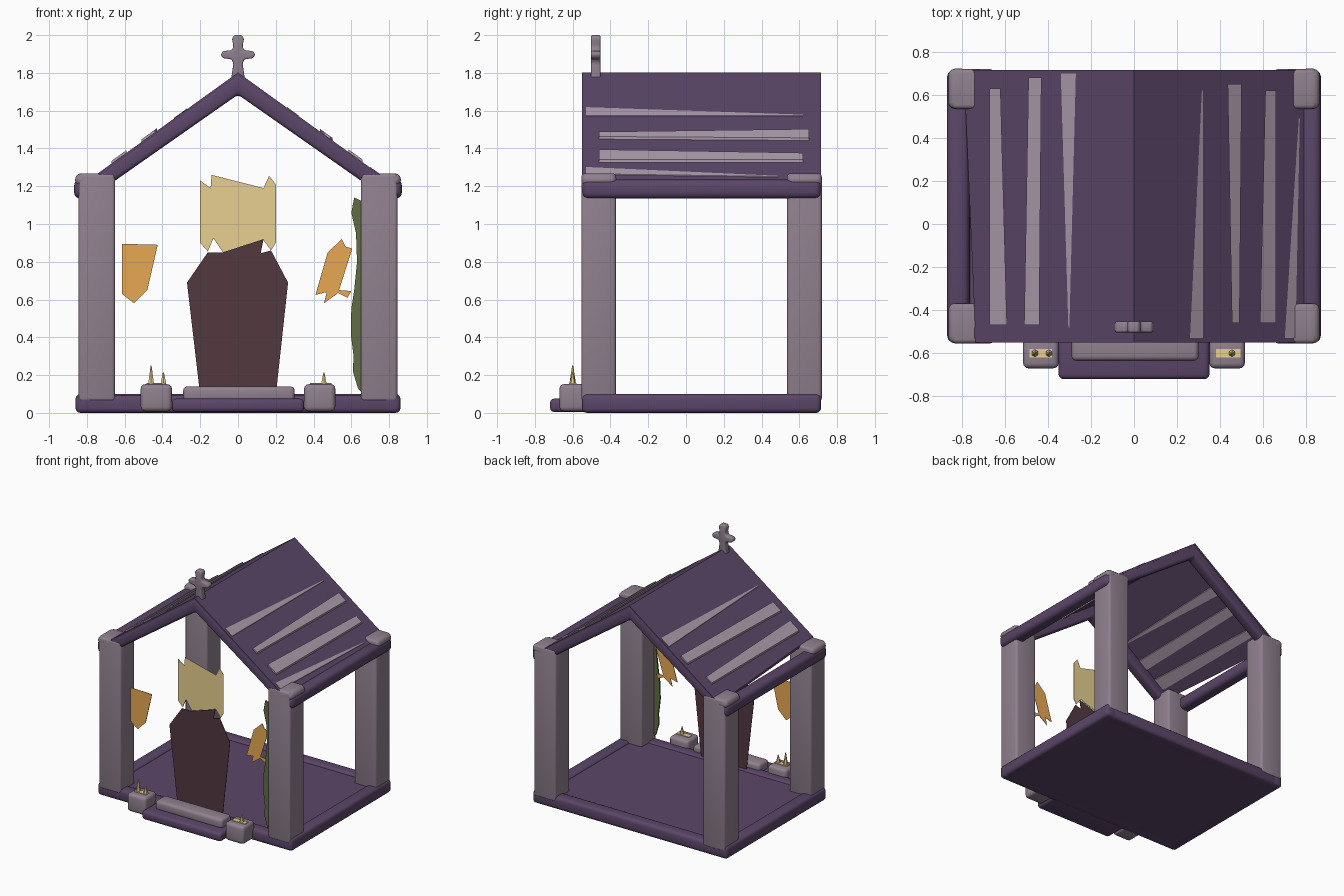
import bpy
import bmesh
from mathutils import Vector

if "Cube" in bpy.data.objects:
    bpy.data.objects.remove(bpy.data.objects["Cube"], do_unlink=True)


def srgb(*rgb):
    return tuple(((c / 255 + 0.055) / 1.055) ** 2.4 for c in rgb) + (1,)


def material(name, *rgb):
    m = bpy.data.materials.new(name)
    m.use_nodes = True
    m.diffuse_color = srgb(*rgb)
    m.node_tree.nodes["Principled BSDF"].inputs["Base Color"].default_value = srgb(*rgb)
    return m


PURPLE = material("dark_purple", 91, 70, 104)
GREY = material("mauve_grey", 144, 129, 143)
PLANK = material("pale_mauve", 172, 156, 171)
BEIGE = material("parchment", 241, 217, 151)
ORANGE = material("amber", 237, 173, 86)
BROWN = material("coffin_brown", 82, 57, 64)
GREEN = material("moss_green", 98, 108, 71)
parts = []


def finish(name, bm, mat, bevel=0.0):
    bmesh.ops.recalc_face_normals(bm, faces=bm.faces)
    if bevel:
        bmesh.ops.bevel(bm, geom=bm.edges[:], offset=bevel, segments=3, profile=0.5,
                        affect='EDGES', clamp_overlap=True)
    mesh = bpy.data.meshes.new(name)
    bm.to_mesh(mesh)
    bm.free()
    mesh.materials.append(mat)
    ob = bpy.data.objects.new(name, mesh)
    bpy.context.collection.objects.link(ob)
    parts.append(ob)
    return ob


def prism(name, points, push, mat, bevel=0.0):
    """Polygon outline pushed along a vector."""
    bm = bmesh.new()
    face = bm.faces.new([bm.verts.new(p) for p in points])
    new = bmesh.ops.extrude_face_region(bm, geom=[face])["geom"]
    bmesh.ops.translate(bm, verts=[v for v in new if isinstance(v, bmesh.types.BMVert)], vec=Vector(push))
    return finish(name, bm, mat, bevel)


def box(name, xs, ys, zs, mat, bevel=0.0):
    (x0, x1), (y0, y1), (z0, z1) = xs, ys, zs
    return prism(name, [(x0, y0, z0), (x1, y0, z0), (x1, y1, z0), (x0, y1, z0)],
                 (0, 0, z1 - z0), mat, bevel)


def plate(name, outline, y, mat, thick=0.004):
    return prism(name, [(x, y, z) for x, z in outline], (0, thick, 0), mat)


def cone(name, x, y, z, radius, height, mat):
    bm = bmesh.new()
    bmesh.ops.create_cone(bm, cap_ends=True, segments=6, radius1=radius, radius2=0.003, depth=height)
    bmesh.ops.translate(bm, verts=bm.verts, vec=(x, y, z + height / 2))
    return finish(name, bm, mat)


FRONT, BACK = -0.55, 0.715


def roof_z(x):
    return 1.802 - 0.72 * abs(x)


# Floor with raised rounded rim
box("floor", (-0.83, 0.83), (FRONT + 0.03, BACK - 0.03), (0, 0.085), PURPLE)
for side, label in ((-1, "right"), (1, "left")):
    xs = sorted((side * 0.76, side * 0.86))
    box(label + "_floor_rim", xs, (FRONT, BACK), (0, 0.1), PURPLE, 0.025)
    xs = sorted((side * 0.765, side * 0.868))
    box(label + "_eave_beam", xs, (FRONT, BACK), (1.135, 1.235), PURPLE, 0.032)
box("front_floor_rim", (-0.86, 0.86), (FRONT, FRONT + 0.1), (0, 0.095), PURPLE, 0.025)
box("back_floor_rim", (-0.86, 0.86), (BACK - 0.1, BACK), (0, 0.1), PURPLE, 0.025)

# Corner pillars with swollen caps
for side, label in ((-1, "right"), (1, "left")):
    for y0, end in ((FRONT - 0.004, "front"), (BACK - 0.18, "back")):
        xs = sorted((side * 0.65, side * 0.845))
        box(f"{end}_{label}_pillar", xs, (y0, y0 + 0.184), (0.06, 1.268), GREY, 0.018)
        xs = sorted((side * 0.77, side * 0.862))
        box(f"{end}_{label}_cap", xs, (y0, y0 + 0.186), (1.2, 1.268), GREY, 0.03)

# Thin roof panels; the right one stops short at the front and leaves a crack
for side, label, front_x, back_x in ((-1, "right", 0.735, 0.79), (1, "left", 0.81, 0.81)):
    corners = [(0, FRONT), (side * front_x, FRONT), (side * back_x, BACK), (0, BACK)]
    prism(label + "_roof_panel", [(x, y, roof_z(x)) for x, y in corners], (0, 0, -0.018), PURPLE)

# Rounded gable beams at both ends, flush with the roof
chevron = [(0, 1.801), (0.8, 1.225), (0.8, 1.125), (0, 1.685), (-0.8, 1.125), (-0.8, 1.225)]
for y, end in ((FRONT, "front"), (BACK - 0.09, "back")):
    prism(end + "_gable_beam", [(x, y, z) for x, z in chevron], (0, 0.09, 0), PURPLE, 0.022)

# Tapered roof planks: x range at the front, x range at the back, y range, rise
planks = [
    (0.26, 0.32, 0.315, 0.32, -0.53, 0.62, 0.004),
    (0.455, 0.49, 0.435, 0.50, -0.46, 0.65, 0.014),
    (0.585, 0.66, 0.61, 0.66, -0.46, 0.62, 0.014),
    (0.70, 0.75, 0.765, 0.77, -0.53, 0.49, 0.004),
    (-0.305, -0.30, -0.34, -0.27, -0.48, 0.70, 0.004),
    (-0.51, -0.44, -0.49, -0.43, -0.47, 0.68, 0.014),
    (-0.67, -0.59, -0.67, -0.62, -0.47, 0.63, 0.014),
]
for i, (a, b, c, d, y0, y1, rise) in enumerate(planks):
    corners = [(a, y0), (b, y0), (d, y1), (c, y1)]
    prism(f"roof_plank_{i + 1}", [(x, y, roof_z(x) + rise) for x, y in corners],
          (0, 0, -0.026 - rise), PLANK)

# Ridge cross
half = [(0.036, 1.77), (0.024, 1.85), (0.034, 1.872), (0.08, 1.878), (0.092, 1.897),
        (0.08, 1.915), (0.034, 1.92), (0.024, 1.94), (0.032, 1.982), (0.02, 2.0)]
outline = half + [(-x, z) for x, z in reversed(half)]
prism("ridge_cross", [(x, -0.503, z) for x, z in outline], (0, 0.05, 0), GREY, 0.008)

# Front step, slab and side blocks
box("front_step", (-0.35, 0.35), (-0.72, FRONT + 0.05), (0.005, 0.075), PURPLE, 0.022)
box("step_slab", (-0.29, 0.30), (-0.635, -0.51), (0.06, 0.14), GREY, 0.022)
for x0, label in ((-0.515, "right"), (0.35, "left")):
    box(label + "_block", (x0, x0 + 0.165), (-0.67, -0.52), (0.008, 0.152), GREY, 0.024)

# Candles on the blocks
for i, (x, y, h) in enumerate(((-0.46, -0.6, 0.1), (-0.395, -0.6, 0.065), (0.455, -0.6, 0.065))):
    cone(f"candle_{i + 1}", x, y, 0.15, 0.018, h, BEIGE)
for x0, x1, label in ((-0.485, -0.38, "right"), (0.38, 0.495, "left")):
    box(label + "_wax_pool", (x0, x1), (-0.62, -0.58), (0.15, 0.157), BEIGE)

# Coffin and torn hangings just inside the front
plate("coffin", [(-0.2, 0.09), (0.2, 0.09), (0.265, 0.69), (0.175, 0.86), (0.12, 0.845),
                 (0.135, 0.92), (-0.08, 0.85), (-0.16, 0.85), (-0.27, 0.69)], -0.48, BROWN)
plate("torn_banner", [(-0.2, 0.9), (-0.16, 0.855), (-0.13, 0.925), (-0.08, 0.85), (0.1, 0.905),
                      (0.13, 0.92), (0.175, 0.86), (0.2, 0.9), (0.2, 1.21), (0.165, 1.255),
                      (0.135, 1.19), (-0.14, 1.26), (-0.145, 1.19), (-0.2, 1.23)], -0.47, BEIGE)
plate("right_rag", [(-0.615, 0.895), (-0.425, 0.89), (-0.48, 0.65), (-0.55, 0.58),
                    (-0.615, 0.63)], -0.48, ORANGE)
plate("left_rag", [(0.41, 0.625), (0.475, 0.85), (0.55, 0.92), (0.57, 0.88), (0.605, 0.87),
                   (0.535, 0.65), (0.6, 0.645), (0.58, 0.61), (0.53, 0.635), (0.455, 0.58),
                   (0.47, 0.64)], -0.48, ORANGE)

# Vine creeping up the inner face of the front left pillar
plate("vine", [(0.66, 0.1), (0.66, 1.12), (0.615, 1.14), (0.6, 1.06), (0.625, 0.95), (0.63, 0.8),
               (0.615, 0.65), (0.6, 0.55), (0.597, 0.42), (0.612, 0.3), (0.608, 0.22),
               (0.635, 0.13)], -0.535, GREEN, 0.012)

# Smooth shading on rounded edges, sharp elsewhere
bpy.ops.object.select_all(action='DESELECT')
for ob in parts:
    ob.select_set(True)
bpy.context.view_layer.objects.active = parts[0]
bpy.ops.object.shade_smooth_by_angle()
